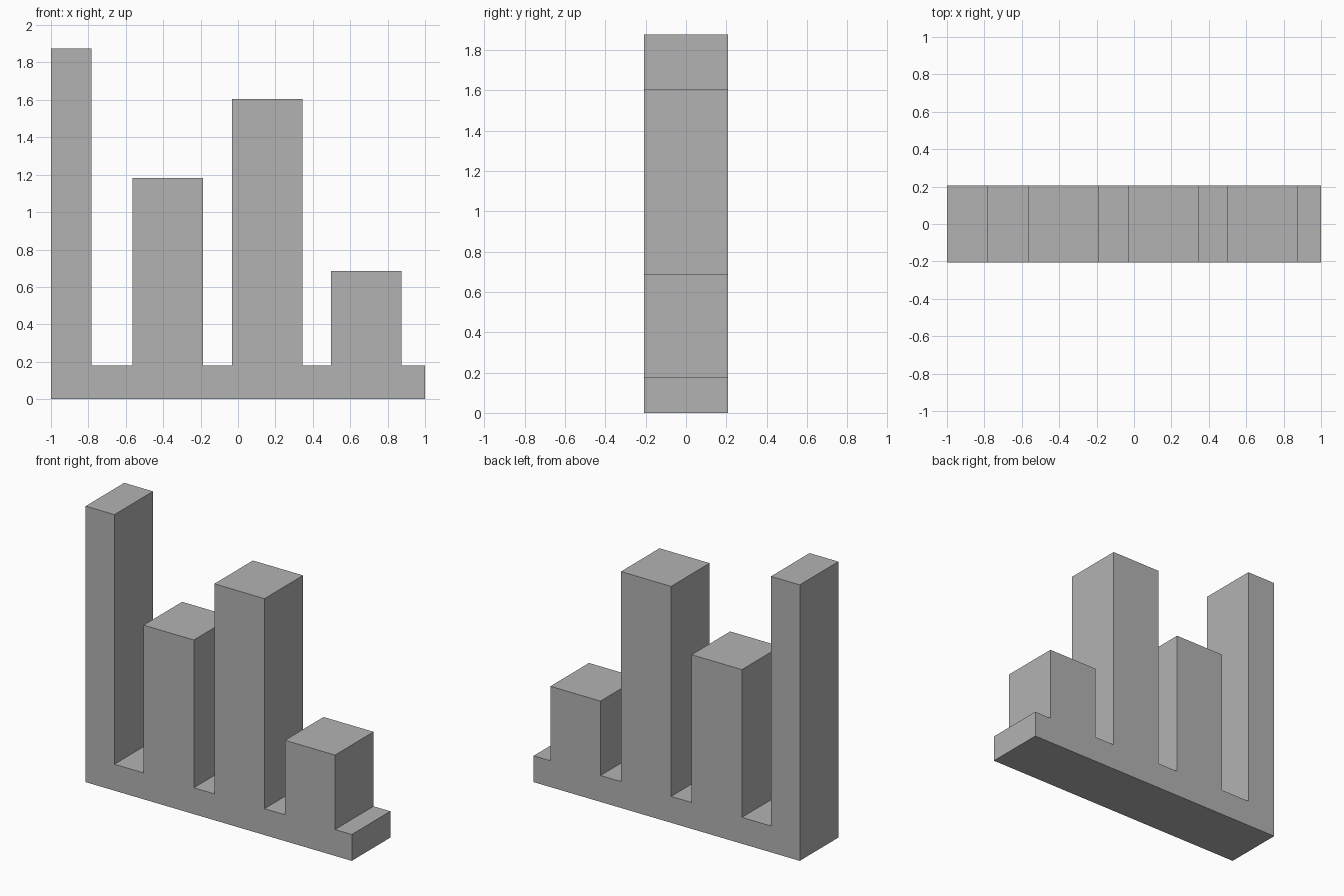
import bpy
import bmesh

cube = bpy.data.objects.get("Cube")
if cube:
    bpy.data.objects.remove(cube, do_unlink=True)

HALF_DEPTH = 0.207
BASE_TOP = 0.179
# Bars: left edge, right edge, top height
BARS = [
    (-1.0, -0.784, 1.875),
    (-0.565, -0.187, 1.183),
    (-0.033, 0.344, 1.606),
    (0.498, 0.874, 0.685),
]

# Single flat grey
grey = bpy.data.materials.new("mid_grey")
grey.use_nodes = True
colour = (0.45, 0.45, 0.45, 1.0)
grey.diffuse_color = colour
grey.node_tree.nodes["Principled BSDF"].inputs["Base Color"].default_value = colour

# Stepped outline: base strip with the bars rising from it
outline = [(1.0, BASE_TOP), (1.0, 0.0), (-1.0, 0.0)]
for left, right, top in BARS:
    if left > -1.0:
        outline.append((left, BASE_TOP))
    outline += [(left, top), (right, top), (right, BASE_TOP)]

# Extrude the outline through the depth
bm = bmesh.new()
front = bm.faces.new([bm.verts.new((x, -HALF_DEPTH, z)) for x, z in outline])
extruded = bmesh.ops.extrude_face_region(bm, geom=[front], use_keep_orig=True)
back_verts = [g for g in extruded["geom"] if isinstance(g, bmesh.types.BMVert)]
bmesh.ops.translate(bm, verts=back_verts, vec=(0, 2 * HALF_DEPTH, 0))
bmesh.ops.recalc_face_normals(bm, faces=bm.faces)

mesh = bpy.data.meshes.new("bar_chart")
bm.to_mesh(mesh)
bm.free()
mesh.materials.append(grey)
chart = bpy.data.objects.new("bar_chart", mesh)
bpy.context.collection.objects.link(chart)
